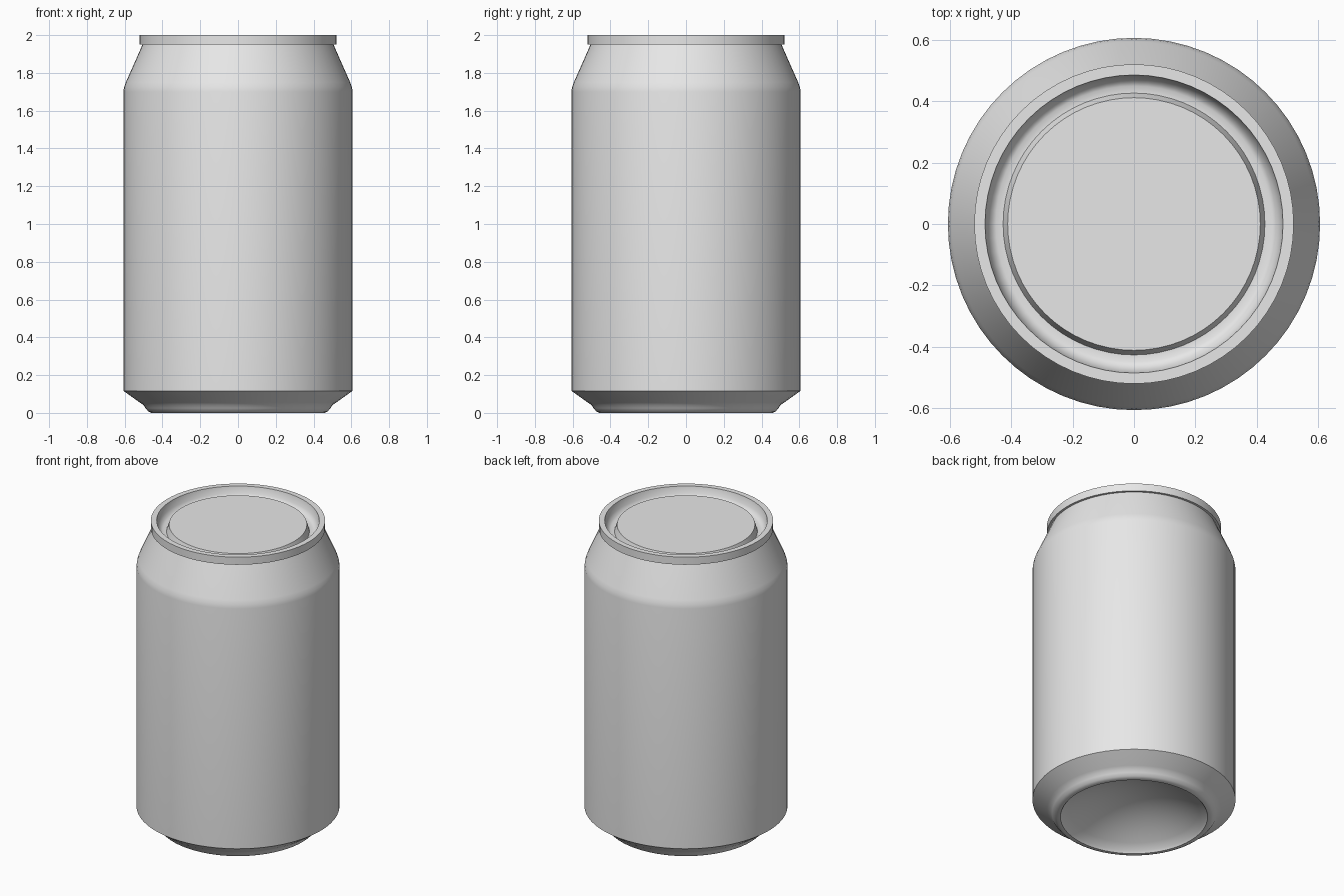
import bpy
import bmesh
import math

SEGMENTS = 64

cube = bpy.data.objects.get("Cube")
if cube:
    bpy.data.objects.remove(cube, do_unlink=True)

metal = bpy.data.materials.new("plain grey metal")
metal.use_nodes = True
metal.diffuse_color = (0.8, 0.8, 0.8, 1)
metal.node_tree.nodes["Principled BSDF"].inputs["Base Color"].default_value = (0.8, 0.8, 0.8, 1)


def lathe(name, profile):
    """Turn (radius, height) points around z; the outside lies right of the path."""
    bm = bmesh.new()
    rings = []
    for r, z in profile:
        if r == 0:
            rings.append([bm.verts.new((0, 0, z))] * SEGMENTS)
        else:
            angles = [math.tau * i / SEGMENTS for i in range(SEGMENTS)]
            rings.append([bm.verts.new((r * math.cos(a), r * math.sin(a), z)) for a in angles])
    for low, high in zip(rings, rings[1:]):
        for i in range(SEGMENTS):
            j = (i + 1) % SEGMENTS
            corners = [low[i], low[j], high[j], high[i]]
            bm.faces.new(list(dict.fromkeys(corners)))
    mesh = bpy.data.meshes.new(name)
    bm.to_mesh(mesh)
    bm.free()
    mesh.materials.append(metal)
    obj = bpy.data.objects.new(name, mesh)
    bpy.context.collection.objects.link(obj)
    bpy.ops.object.select_all(action="DESELECT")
    obj.select_set(True)
    bpy.context.view_layer.objects.active = obj
    bpy.ops.object.shade_smooth_by_angle(angle=math.radians(32))
    return obj


# Base: domed underside, rounded foot ring and lower bevel
DOME_RADIUS, DOME_RISE, STEPS = 0.43, 0.15, 10
dome = []
for k in range(STEPS + 1):
    t = k / STEPS
    dome.append((DOME_RADIUS * t, 0.015 + DOME_RISE * (1 - t * t)))
lathe("can_base", dome + [
    (0.44, 0.0), (0.46, 0.0), (0.475, 0.008), (0.49, 0.025),
    (0.5, 0.042), (0.52, 0.055), (0.607, 0.117)])

# Body: straight wall and tapered shoulder
lathe("can_body", [
    (0.607, 0.117), (0.607, 1.7), (0.603, 1.725), (0.594, 1.75),
    (0.512, 1.935), (0.506, 1.95)])

# Lid: seam rim, sunken groove and raised centre panel
lathe("can_lid", [
    (0.506, 1.95), (0.521, 1.95), (0.521, 2.0), (0.486, 2.0),
    (0.478, 1.955), (0.463, 1.935), (0.45, 1.928), (0.427, 1.928),
    (0.412, 1.973), (0, 1.973)])
